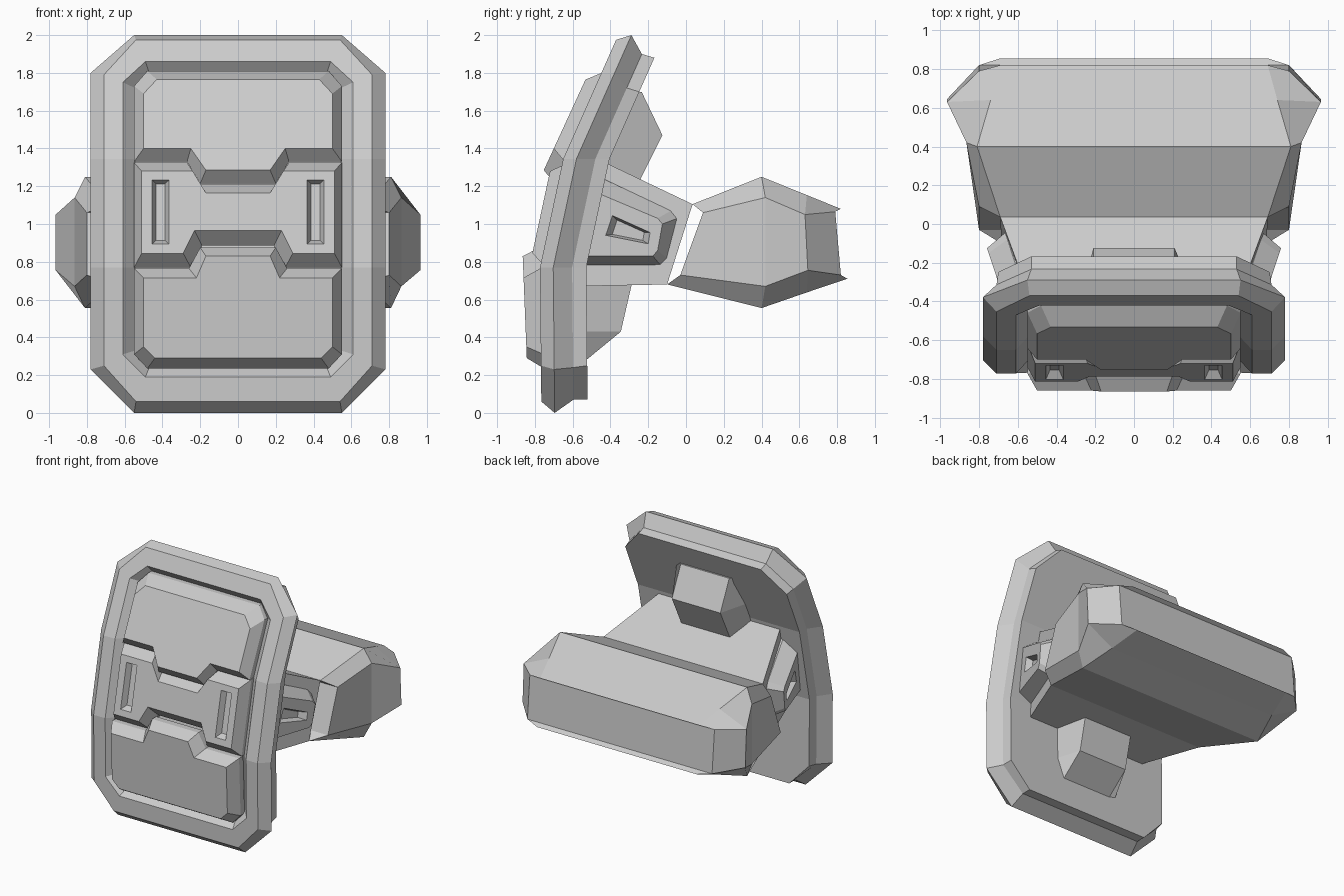
import bpy, bmesh

cube = bpy.data.objects.get("Cube")
if cube:
    bpy.data.objects.remove(cube, do_unlink=True)

grey = bpy.data.materials.new("light_grey")
grey.use_nodes = True
GREY = (0.6, 0.6, 0.6, 1)
grey.diffuse_color = GREY
grey.node_tree.nodes["Principled BSDF"].inputs["Base Color"].default_value = GREY

BEND_HI, BEND_LO = 1.345, 0.77


def shield_y(z):
    """Depth of the bent shield front at a height."""
    if z > BEND_HI:
        return -0.65 + (z - BEND_HI) * 0.444
    if z > BEND_LO:
        return -0.773 + (z - BEND_LO) * 0.214
    return -0.773 + (BEND_LO - z) * 0.01


def loft(name, rings, cap="ngon", closed=False):
    """Skin equal rings; cap them with one face, or with strips between mirrored points."""
    bm = bmesh.new()
    rows = [[bm.verts.new(p) for p in ring] for ring in rings]
    n = len(rows[0])
    pairs = list(zip(rows, rows[1:]))
    if closed:
        pairs.append((rows[-1], rows[0]))
    for a, b in pairs:
        for i in range(n):
            j = (i + 1) % n
            bm.faces.new((a[i], a[j], b[j], b[i]))
    for row in (rows[0], rows[-1]):
        if cap == "ngon":
            bm.faces.new(row)
        else:
            for i in range(n // 2 - 1):
                bm.faces.new((row[i], row[i + 1], row[n - 2 - i], row[n - 1 - i]))
    bmesh.ops.recalc_face_normals(bm, faces=bm.faces)
    mesh = bpy.data.meshes.new(name)
    bm.to_mesh(mesh)
    bm.free()
    mesh.materials.append(grey)
    obj = bpy.data.objects.new(name, mesh)
    bpy.context.collection.objects.link(obj)
    return obj


def mirrored(half):
    """Close a right-hand half outline, listed top to bottom, with its left twin."""
    return half + [(-p[0], *p[1:]) for p in reversed(half)]


def carve(obj, cutter):
    mod = obj.modifiers.new("slot", "BOOLEAN")
    mod.operation = "DIFFERENCE"
    mod.solver = "EXACT"
    mod.object = cutter
    bpy.context.view_layer.objects.active = obj
    bpy.ops.object.modifier_apply(modifier=mod.name)
    bpy.data.objects.remove(cutter, do_unlink=True)


# Shield frame: chamfered octagon rings following the bends, back to recess floor
def octagon(cx, x, top, side_top, side_low, low, off):
    half = [(cx, top), (x, side_top), (x, BEND_HI), (x, BEND_LO), (x, side_low), (cx, low)]
    return mirrored([(px, shield_y(z) + off, z) for px, z in half])


loft("shield_frame", [
    octagon(0.53, 0.70, 1.88, 1.70, 0.25, 0.07, 0.245),
    octagon(0.53, 0.71, 1.90, 1.72, 0.24, 0.07, 0.17),
    octagon(0.55, 0.78, 2.00, 1.80, 0.23, 0.00, 0.07),
    octagon(0.54, 0.71, 1.975, 1.79, 0.25, 0.06, 0),
    octagon(0.49, 0.61, 1.86, 1.75, 0.31, 0.19, 0),
    octagon(0.47, 0.545, 1.80, 1.72, 0.33, 0.24, 0.07),
], cap="strips")


# Raised front panels: each lies on one flat plane
def plane(y0, z0, slope):
    return lambda x, z, off: (x, y0 + (z - z0) * slope + off, z)


def panel(name, on, face, base):
    rings = [mirrored([on(x, z, off) for x, z in half])
             for half, off in ((base, 0.14), (base, 0.09), (face, 0))]
    return loft(name, rings)


panel("upper_panel", plane(-0.70, 1.40, 0.46),
      [(0.43, 1.765), (0.50, 1.69), (0.50, 1.40), (0.25, 1.40), (0.17, 1.285)],
      [(0.48, 1.81), (0.55, 1.73), (0.55, 1.33), (0.27, 1.33), (0.20, 1.215)])
mid = plane(-0.72, 1.28, 0.215)
middle = panel("middle_panel", mid,
               [(0.17, 1.165), (0.24, 1.28), (0.51, 1.28), (0.51, 0.845), (0.29, 0.845), (0.23, 0.965)],
               [(0.20, 1.21), (0.27, 1.325), (0.55, 1.325), (0.55, 0.77), (0.25, 0.77), (0.19, 0.885)])
panel("lower_panel", plane(-0.86, 0.715, -0.04),
      [(0.17, 0.83), (0.22, 0.715), (0.50, 0.715), (0.50, 0.35), (0.44, 0.29)],
      [(0.20, 0.875), (0.26, 0.765), (0.55, 0.765), (0.55, 0.31), (0.48, 0.235)])

# Slots in the middle panel
for side in (-1, 1):
    rings = []
    for w, h, off in ((0.048, 0.173, -0.01), (0.045, 0.17, 0), (0.024, 0.15, 0.045)):
        rings.append([mid(side * 0.41 + sx * w, 1.063 + sz * h, off)
                      for sx, sz in ((-1, -1), (1, -1), (1, 1), (-1, 1))])
    carve(middle, loft("slot_cutter", rings))

# Housings on the back of the shield
for name, rows in (("upper_back_housing", [(-0.235, 1.70), (-0.125, 1.47), (-0.25, 1.22)]),
                   ("lower_back_housing", [(-0.285, 0.69), (-0.345, 0.43), (-0.54, 0.27)])):
    outer = mirrored([(0.21, y, z) for y, z in rows])
    base = mirrored([(0.28, shield_y(z) + 0.2, z) for y, z in rows])
    loft(name, [base, outer], cap="strips")

# Neck between the shield and the rear block
neck = [[(0.50, -0.48, 1.35), (0.49, -0.60, 0.67)],
        [(0.69, 0.035, 1.105), (0.685, -0.10, 0.68)]]
loft("neck", [mirrored(half) for half in neck])

# Rear block: eight-sided sections widening to the sides, then closing at the back
block = [
    [(0.69, 0.035, 1.105), (0.80, 0.09, 1.06), (0.80, -0.03, 0.73), (0.685, -0.10, 0.68)],
    [(0.81, 0.40, 1.25), (0.865, 0.42, 1.14), (0.865, 0.42, 0.67), (0.81, 0.40, 0.555)],
    [(0.74, 0.64, 1.153), (0.965, 0.63, 1.05), (0.965, 0.645, 0.755), (0.74, 0.64, 0.638)],
    [(0.69, 0.82, 1.08), (0.80, 0.79, 1.065), (0.80, 0.82, 0.73), (0.69, 0.855, 0.71)],
]
loft("rear_block", [mirrored(half) for half in block], cap="strips")

# Slotted pads on both sides of the neck
pad_base = [(-0.46, 1.25), (-0.08, 1.07), (-0.045, 1.03), (-0.09, 0.81), (-0.125, 0.77), (-0.55, 0.78)]
pad_face = [(-0.47, 1.165), (-0.15, 1.03), (-0.125, 1.0), (-0.15, 0.86), (-0.175, 0.83), (-0.54, 0.83)]
slot = [(-0.39, 1.045), (-0.19, 0.955), (-0.20, 0.895), (-0.425, 0.94)]


def flank(side, outline, off):
    return [(side * (0.66 + 0.33 * (y - 0.03) + off), y, z) for y, z in outline]


def shrink(outline, k):
    cy = sum(p[0] for p in outline) / len(outline)
    cz = sum(p[1] for p in outline) / len(outline)
    return [(cy + (y - cy) * k, cz + (z - cz) * k) for y, z in outline]


for side, label in ((1, "left"), (-1, "right")):
    pad = loft(label + "_neck_pad", [flank(side, pad_base, -0.05), flank(side, pad_base, 0.03),
                                     flank(side, pad_face, 0.15)])
    carve(pad, loft("pad_cutter", [flank(side, shrink(slot, 1.05), 0.16), flank(side, slot, 0.15),
                                   flank(side, shrink(slot, 0.72), 0.10)]))
